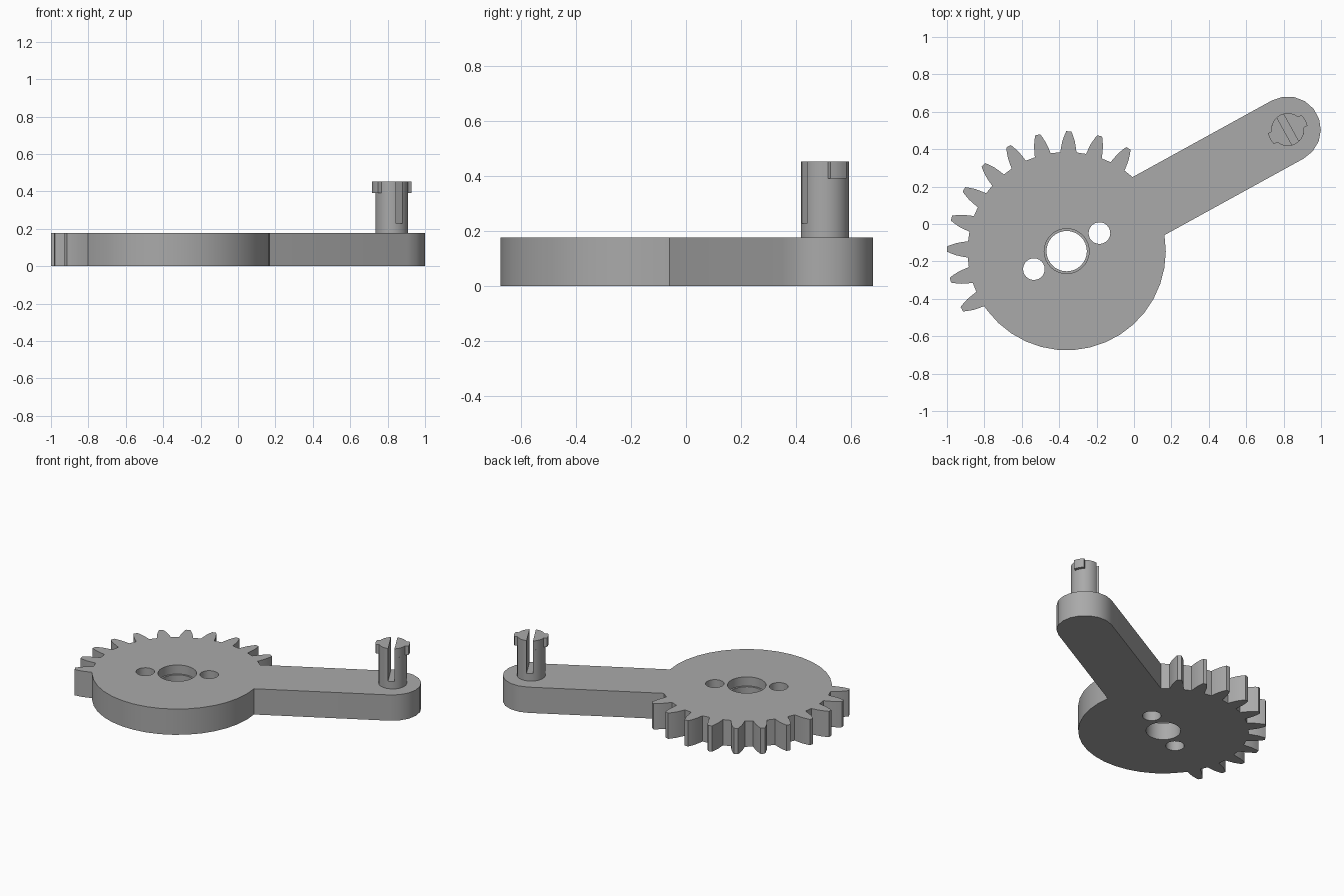
import bpy, bmesh
from math import sin, cos, asin, radians, degrees
from mathutils import Matrix, Vector

cube = bpy.data.objects.get("Cube")
if cube:
    bpy.data.objects.remove(cube)

HUB = Vector((-0.36, -0.145))     # gear centre
PIN = Vector((0.822, 0.505))      # arm end centre
AXIS = degrees((PIN - HUB).angle_signed(Vector((1, 0))))
ROOT, TIP, ARM = 0.53, 0.641, 0.177
THICK, HEAD, TOP = 0.177, 0.39, 0.452

grey = bpy.data.materials.new("plain grey")
grey.use_nodes = True
grey.diffuse_color = (0.4, 0.4, 0.4, 1)
grey.node_tree.nodes["Principled BSDF"].inputs["Base Color"].default_value = (0.4, 0.4, 0.4, 1)


def polar(c, r, deg):
    return (c[0] + r * cos(radians(deg)), c[1] + r * sin(radians(deg)))


def arc(c, r, a, b, n):
    return [polar(c, r, a + (b - a) * i / n) for i in range(n + 1)]


def circle(c, r, n):
    return arc(c, r, 0, 360, n)[:-1]


def prism(name, outline, z0, z1):
    bm = bmesh.new()
    face = bm.faces.new([bm.verts.new((x, y, z0)) for x, y in outline])
    ext = bmesh.ops.extrude_face_region(bm, geom=[face])
    bmesh.ops.translate(bm, vec=(0, 0, z1 - z0),
                        verts=[g for g in ext["geom"] if isinstance(g, bmesh.types.BMVert)])
    bmesh.ops.recalc_face_normals(bm, faces=bm.faces)
    mesh = bpy.data.meshes.new(name)
    bm.to_mesh(mesh)
    bm.free()
    mesh.materials.append(grey)
    ob = bpy.data.objects.new(name, mesh)
    bpy.context.collection.objects.link(ob)
    return ob


def activate(ob):
    bpy.ops.object.select_all(action='DESELECT')
    ob.select_set(True)
    bpy.context.view_layer.objects.active = ob


def cut(ob, cutter):
    activate(ob)
    mod = ob.modifiers.new("cut", 'BOOLEAN')
    mod.operation, mod.solver, mod.object = 'DIFFERENCE', 'EXACT', cutter
    bpy.ops.object.modifier_apply(modifier=mod.name)
    bpy.data.objects.remove(cutter)


# Gear sector, round hub and arm as one plate outline
spread = degrees(asin(ARM / ROOT))
outline = [polar(HUB, ROOT, AXIS + spread)]
tooth = [(4.7, ROOT), (4.1, 0.555), (3.2, 0.59), (2.0, 0.622), (1.2, TIP)]  # half width, radius
for i in range(11):
    mid = 59 + 15 * i
    outline += [polar(HUB, r, mid - w) for w, r in tooth]
    outline += [polar(HUB, r, mid + w) for w, r in reversed(tooth)]
outline += arc(HUB, ROOT, 217, 360 + AXIS - spread, 16)
outline += arc(PIN, ARM, AXIS - 90, AXIS + 90, 9)
plate = prism("gear_arm_plate", outline, 0, THICK)

# Stepped centre bore and two screw holes
cut(plate, prism("bore", circle(HUB, 0.108, 32), -0.1, 0.3))
cut(plate, prism("counterbore", circle(HUB, 0.12, 32), 0.115, 0.3))
for side in (0, 180):
    cut(plate, prism("screw_hole", circle(polar(HUB, 0.2, AXIS + side), 0.058, 24), -0.1, 0.3))

# Split snap pin with a catch on each prong
post = prism("pin_post", circle(PIN, 0.088, 28), THICK - 0.01, HEAD)
catches = []
for side in (0, 180):
    a = AXIS + side
    catches += arc(PIN, 0.107, a - 18, a + 18, 4) + arc(PIN, 0.088, a + 22, a + 158, 11)
head = prism("pin_head", catches, HEAD, TOP)
across = AXIS + 90
for part in (post, head):
    ends = [polar(PIN, s * 0.2, across) for s in (-1, 1)]
    slot = [polar(ends[0], -0.02, AXIS), polar(ends[0], 0.02, AXIS),
            polar(ends[1], 0.02, AXIS), polar(ends[1], -0.02, AXIS)]
    cut(part, prism("slot", slot, 0.228, 0.6))

for ob in (plate, post, head):
    activate(ob)
    bpy.ops.object.shade_smooth_by_angle(angle=radians(30))
